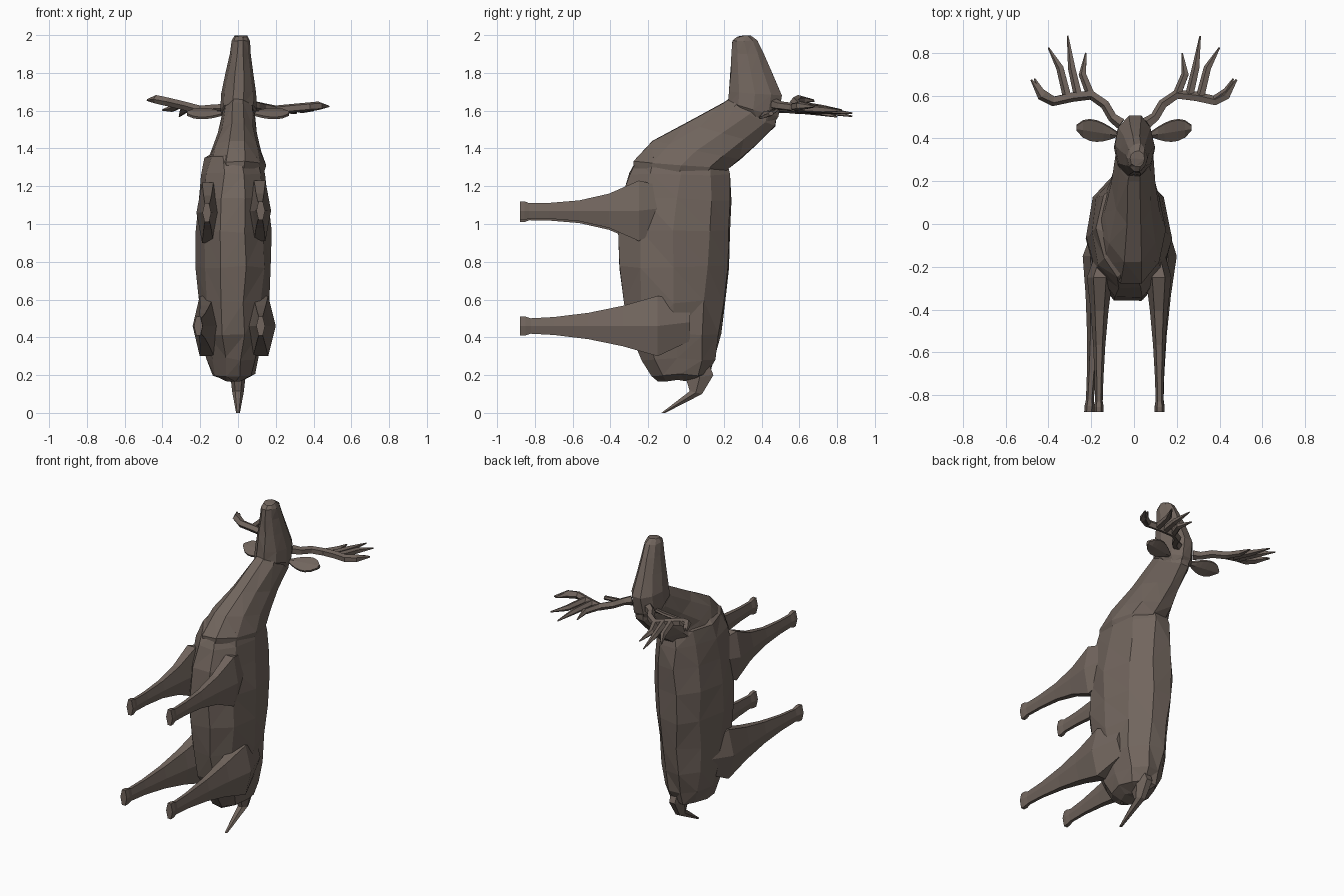
import bpy, bmesh, math, random
from mathutils import Vector

random.seed(4)
cube = bpy.data.objects.get("Cube")
if cube:
    bpy.data.objects.remove(cube)

hide = bpy.data.materials.new("brown_hide")
hide.use_nodes = True
hide.diffuse_color = (0.165, 0.13, 0.11, 1)
shader = hide.node_tree.nodes["Principled BSDF"]
shader.inputs["Base Color"].default_value = hide.diffuse_color


def skin(name, rings, jitter=0):
    """Flat-faced surface through rings of points, closed at both ends."""
    bm = bmesh.new()
    loops = []
    for ring in rings:
        loop = []
        for point in ring:
            nudge = Vector([random.uniform(-jitter, jitter) for axis in "xyz"])
            loop.append(bm.verts.new(point + nudge))
        loops.append(loop)
    for lower, upper in zip(loops, loops[1:]):
        for index in range(len(lower)):
            before = index - 1
            bm.faces.new((lower[before], lower[index], upper[index], upper[before]))
    bm.faces.new(loops[0])
    bm.faces.new(loops[-1])
    if jitter:
        bmesh.ops.triangulate(bm, faces=bm.faces[:])
    bmesh.ops.recalc_face_normals(bm, faces=bm.faces[:])
    mesh = bpy.data.meshes.new(name)
    bm.to_mesh(mesh)
    bm.free()
    mesh.materials.append(hide)
    bpy.context.collection.objects.link(bpy.data.objects.new(name, mesh))


def oval(center, along, across, sides):
    points = []
    for index in range(sides):
        angle = math.tau * (index + 0.5) / sides
        points.append(center + along * math.cos(angle) + across * math.sin(angle))
    return points


def section(belly, back, x, half_width, sides):
    """Oval across the body between a belly point and a back point (y, z)."""
    low, high = Vector((x, *belly)), Vector((x, *back))
    along = (high - low) / 2 / math.cos(math.pi / sides)
    return oval((low + high) / 2, along, Vector((half_width, 0, 0)), sides)


def tube(name, points, radii):
    """Tapered branch along a path."""
    path = [Vector(point) for point in points]
    last = len(path) - 1
    rings = []
    for index, point in enumerate(path):
        ahead = path[min(index + 1, last)] - path[max(index - 1, 0)]
        across = ahead.cross(Vector((0, 0, 1))).normalized()
        upward = across.cross(ahead).normalized()
        rings.append(oval(point, across * radii[index], upward * radii[index], 5))
    skin(name, rings)


# Torso: swells from a small rump and narrows again at the withers
torso = []
STEPS = 10
for step in range(STEPS + 1):
    t = (1 - math.cos(math.pi * step / STEPS)) / 2
    swell = max(0, math.sin(math.pi * t))
    height = 0.17 + 1.21 * t
    belly = -0.14 - 0.08 * t - 0.18 * swell ** 0.6
    back = 0.04 + 0.1 * t + 0.13 * swell ** 0.2
    half_width = 0.05 + 0.04 * t + 0.125 * swell ** 0.3
    torso.append(section((belly, height), (back, height), -0.025, half_width, 10))
skin("torso", torso, 0.009)

# Neck: leans back towards the head
neck = []
for belly, back, half_width in [
        ((-0.27, 1.24), (0.15, 1.2), 0.14),
        ((-0.275, 1.33), (0.22, 1.29), 0.16),
        ((-0.18, 1.44), (0.285, 1.34), 0.13),
        ((0, 1.535), (0.375, 1.425), 0.1),
        ((0.2, 1.64), (0.47, 1.52), 0.088),
        ((0.25, 1.68), (0.48, 1.57), 0.08)]:
    neck.append(section(belly, back, -0.05 * (1.6 - belly[1]), half_width, 10))
skin("neck", neck, 0.004)

# Head: muzzle points up
head = []
for belly, back, half_width in [
        ((0.3, 1.57), (0.46, 1.53), 0.075),
        ((0.225, 1.64), (0.487, 1.57), 0.097),
        ((0.23, 1.7), (0.505, 1.68), 0.093),
        ((0.235, 1.8), (0.455, 1.8), 0.073),
        ((0.24, 1.9), (0.41, 1.9), 0.055),
        ((0.245, 1.97), (0.375, 1.97), 0.046),
        ((0.27, 1.99), (0.34, 2), 0.035)]:
    head.append(section(belly, back, 0.04 * (belly[1] - 1.6), half_width, 10))
skin("head", head, 0.003)

# Tail: curls towards the legs
tail = []
for belly, back, half_width in [
        ((0, 0.22), (0.11, 0.29), 0.05),
        ((0, 0.18), (0.145, 0.2), 0.04),
        ((0.02, 0.115), (0.085, 0.1), 0.03),
        ((-0.13, 0), (-0.11, 0), 0.01)]:
    tail.append(section(belly, back, 0, half_width, 6))
skin("tail", tail)


def leg(name, height, start, power, haunch, hip, foot):
    """Leg reaching to the front, tapering from the haunch, with a flared hoof."""
    hoof = -0.88
    root = start + 0.17
    rings = [section((root, height - 0.08), (root, height + 0.12),
                     hip * 0.7, haunch * 0.8, 6)]
    for t in (0, 0.25, 0.5, 0.75, 0.92, 0.96, 1):
        y = start + (hoof - start) * t
        x = hip + (foot - hip) * t
        flare = 0.01 if t > 0.95 else 0
        half_height = 0.04 + 0.12 * (1 - t) ** power + flare
        half_width = 0.018 + (haunch - 0.018) * (1 - t) ** 2 + flare / 2
        rings.append(section((y, height - half_height), (y, height + half_height),
                             x, half_width, 6))
    skin(name, rings)


# Legs: the right ones splay outwards
leg("left_front_leg", 1.07, -0.25, 3, 0.06, 0.115, 0.12)
leg("right_front_leg", 1.06, -0.25, 3, 0.06, -0.16, -0.165)
leg("left_hind_leg", 0.46, -0.15, 2, 0.08, 0.12, 0.12)
leg("right_hind_leg", 0.46, -0.15, 2, 0.075, -0.165, -0.21)

# Antler outlines, seen along the body: beam first, then tines
BEAM = [(0.06, 0.47), (0.1, 0.5), (0.135, 0.56), (0.2, 0.605),
        (0.29, 0.595), (0.38, 0.575), (0.43, 0.6), (0.48, 0.675)]
TINES = [[(0.2, 0.6), (0.24, 0.7), (0.225, 0.8)],
         [(0.26, 0.6), (0.29, 0.73), (0.31, 0.88)],
         [(0.31, 0.59), (0.345, 0.73), (0.4, 0.825)],
         [(0.38, 0.58), (0.435, 0.62), (0.465, 0.68)]]

# Ears and antlers: the right antler is tilted higher
for side, sign, tilt, droop in (("left", 1, 0.09, 0.1), ("right", -1, 0.24, 0.22)):
    ear = []
    for step in range(7):
        t = step / 6
        width = 0.012 + 0.045 * math.sin(math.pi * t ** 1.3) ** 0.7
        center = Vector((sign * (0.08 + 0.19 * t), 0.42 + 0.03 * t, 1.585))
        ear.append(oval(center, Vector((0, width, width / 2)),
                        Vector((0, -0.006, 0.012)), 6))
    skin(f"{side}_ear", ear)

    def place(outline):
        points = []
        for x, y in outline:
            rise = tilt * (x - 0.2) + 0.3 * max(0, 0.2 - x)
            points.append((sign * x, y, 1.605 + rise - droop * max(0, y - 0.6)))
        return points

    thickness = [0.03] + [0.024] * (len(BEAM) - 2) + [0.005]
    tube(f"{side}_antler_beam", place(BEAM), thickness)
    for number, tine in enumerate(TINES, start=1):
        tube(f"{side}_antler_tine_{number}", place(tine), (0.022, 0.019, 0.004))
